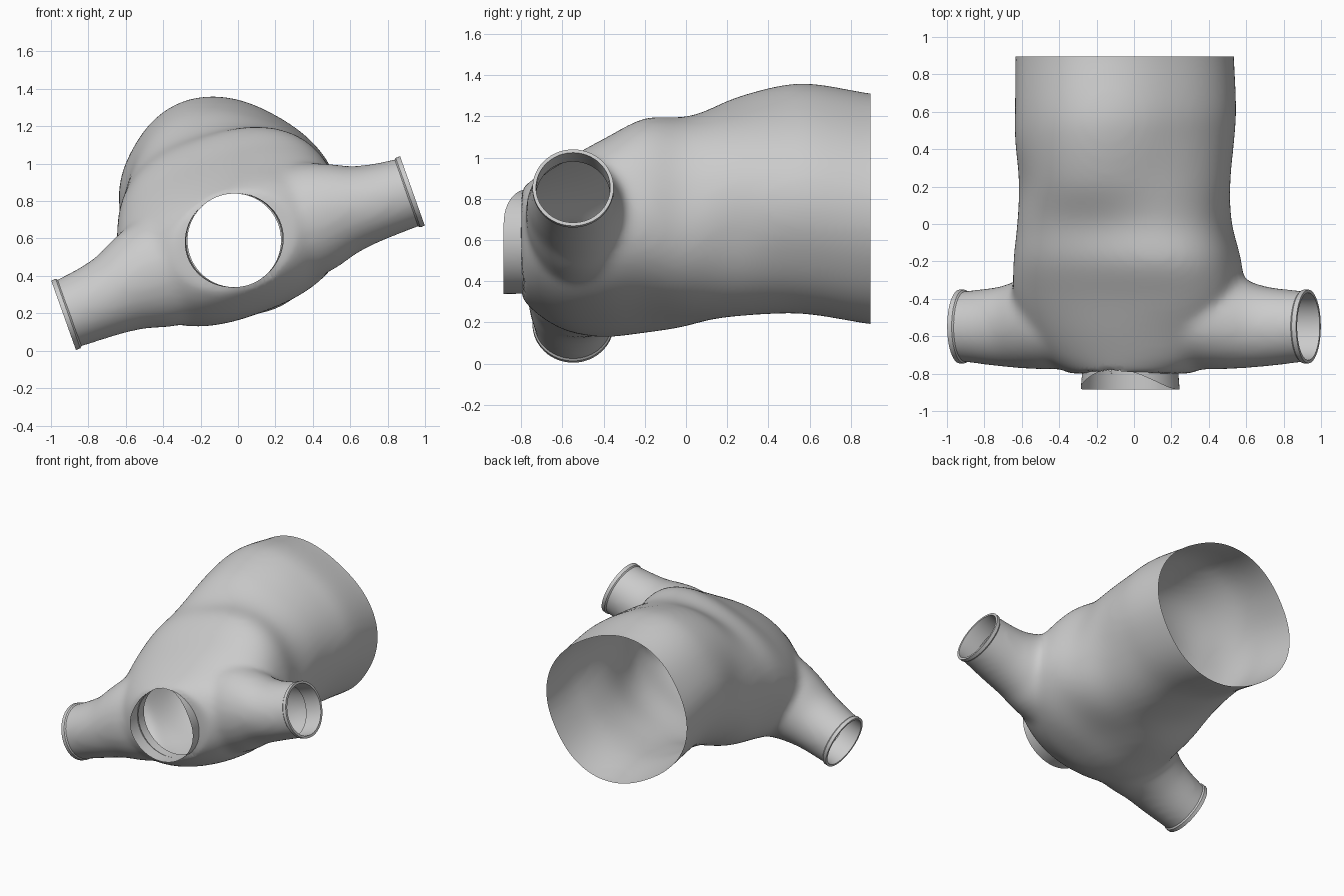
import bpy, bmesh, math
from mathutils import Vector

if "Cube" in bpy.data.objects:
    bpy.data.objects.remove(bpy.data.objects["Cube"])

ROLL = math.radians(19.6)                       # garment is rolled about the y axis
U = Vector((math.cos(ROLL), 0, math.sin(ROLL)))  # sleeve-to-sleeve direction
V = Vector((-math.sin(ROLL), 0, math.cos(ROLL))) # chest-to-back direction
X, Y, Z = Vector((1, 0, 0)), Vector((0, 1, 0)), Vector((0, 0, 1))
MID = Vector((0, -0.548, 0.522))                # midpoint between the cuffs
NECK = Vector((-0.02, 0, 0.59))
N = 64


def oval(c, ax, ay, a, b, p=2.0, tilt=0.0):
    """Superellipse ring, tilted inside its own plane, with evenly spaced angles."""
    pts = []
    for i in range(N):
        t = 2 * math.pi * i / N
        k, s = math.cos(t - tilt), math.sin(t - tilt)
        r = (abs(k / a) ** p + abs(s / b) ** p) ** (-1 / p)
        pts.append(c + (ax * math.cos(t) + ay * math.sin(t)) * r)
    return pts


def smooth_rings(rings, steps=5):
    """Catmull-Rom interpolation between rings."""
    out = []
    for i in range(len(rings) - 1):
        quad = [rings[max(0, min(len(rings) - 1, i + k))] for k in (-1, 0, 1, 2)]
        for s in range(steps):
            t = s / steps
            out.append([b + (c - a) * t / 2 + (a - b * 2.5 + c * 2 - d / 2) * t ** 2
                        + (b * 3 - a - c * 3 + d) * t ** 3 / 2 for a, b, c, d in zip(*quad)])
    return out + [rings[-1]]


def loft(bm, rings, caps=False):
    rows = [[bm.verts.new(p) for p in r] for r in rings]
    faces = []
    for r0, r1 in zip(rows, rows[1:]):
        for i in range(N):
            j = (i + 1) % N
            faces.append(bm.faces.new((r0[i], r0[j], r1[j], r1[i])))
    if caps:
        faces += [bm.faces.new(rows[0]), bm.faces.new(rows[-1])]
    bmesh.ops.recalc_face_normals(bm, faces=faces)


def add_object(name, bm):
    me = bpy.data.meshes.new(name)
    bm.to_mesh(me)
    bm.free()
    ob = bpy.data.objects.new(name, me)
    bpy.context.collection.objects.link(ob)
    bpy.ops.object.select_all(action='DESELECT')
    bpy.context.view_layer.objects.active = ob
    ob.select_set(True)
    bpy.ops.object.shade_smooth_by_angle(angle=math.radians(40))
    return ob


# Torso solid: y, centre x, centre z, half width, half depth, squareness, tilt
sections = [
    (1.02, -.05, .745, .575, .525, 2.3, -30), (.90, -.05, .75, .578, .525, 2.3, -30),
    (.62, -.045, .797, .588, .522, 2.3, -30), (.45, -.05, .795, .582, .517, 2.3, -28),
    (.22, -.05, .755, .56, .515, 2.3, -15), (.0, -.05, .69, .57, .495, 2.4, 12),
    (-.2, -.035, .67, .605, .48, 2.5, 20), (-.4, -.03, .61, .62, .435, 2.4, 20),
    (-.58, -.03, .575, .57, .38, 2.2, 20), (-.72, -.02, .575, .47, .31, 2.1, 20),
    (-.80, -.02, .585, .34, .255, 2.0, 20),
]
bm = bmesh.new()
loft(bm, smooth_rings([oval(Vector((x, y, z)), X, Z, a, b, p, math.radians(t))
                       for y, x, z, a, b, p, t in sections]), True)

# Sleeve solids, one per side: distance, y shift, lift, half width, half depth
for side in (-1, 1):
    loft(bm, smooth_rings([oval(MID + U * side * u + Y * dy + V * dv, Y, V, ry, rv)
                           for u, dy, dv, ry, rv in (
                               (.2, .05, .04, .27, .32), (.45, .04, .045, .27, .30),
                               (.6, .02, .04, .245, .255), (.75, .0, .015, .215, .212),
                               (.97, 0, 0, .19, .19), (1.1, 0, 0, .185, .185))]), True)

# Blend the solids into one cloth surface
shirt = add_object("shirt_body", bm)
rm = shirt.modifiers.new("blend", 'REMESH')
rm.mode = 'VOXEL'
rm.voxel_size = 0.022
sm = shirt.modifiers.new("relax", 'SMOOTH')
sm.factor = 0.5
sm.iterations = 18
for m in ("blend", "relax"):
    bpy.ops.object.modifier_apply(modifier=m)

# Open the hem, both sleeve ends and the neck
bm = bmesh.new()
bm.from_mesh(shirt.data)
for co, no in ((Y * 0.895, Y), (MID + U * .985, U), (MID - U * .985, -U)):
    bmesh.ops.bisect_plane(bm, geom=bm.verts[:] + bm.edges[:] + bm.faces[:],
                           plane_co=co, plane_no=no, clear_outer=True)


def neck_offset(v):
    d = v.co - NECK
    return Vector((d.x, 0, d.z))


bmesh.ops.delete(bm, geom=[v for v in bm.verts if v.co.y < -.4 and neck_offset(v).length < .245],
                 context='VERTS')
for v in bm.verts:
    d = neck_offset(v)
    if v.is_boundary and v.co.y < -.4 and d.length < .32:
        v.co += d.normalized() * (.25 - d.length)
bm.to_mesh(shirt.data)
bm.free()
bpy.ops.object.shade_smooth_by_angle(angle=math.radians(40))

# Collar: short band, scooped low on its upper side
bm = bmesh.new()
base = oval(NECK + Y * -.73, U, V, .252, .25)
rim = oval(NECK, U, V, .266, .25)
for i, p in enumerate(rim):
    p.y = -.885 + .11 * max(0, math.sin(2 * math.pi * i / N)) ** 2
loft(bm, [base, rim])
add_object("collar", bm)

# Cuffs: raised lip with a folded inner hem
for side, name in ((-1, "left_cuff"), (1, "right_cuff")):
    bm = bmesh.new()
    loft(bm, [oval(MID + U * side * u, Y, V, r, r)
              for u, r in ((.955, .188), (.965, .197), (.99, .197), (.99, .18), (.95, .178), (.86, .18))])
    add_object(name, bm)
